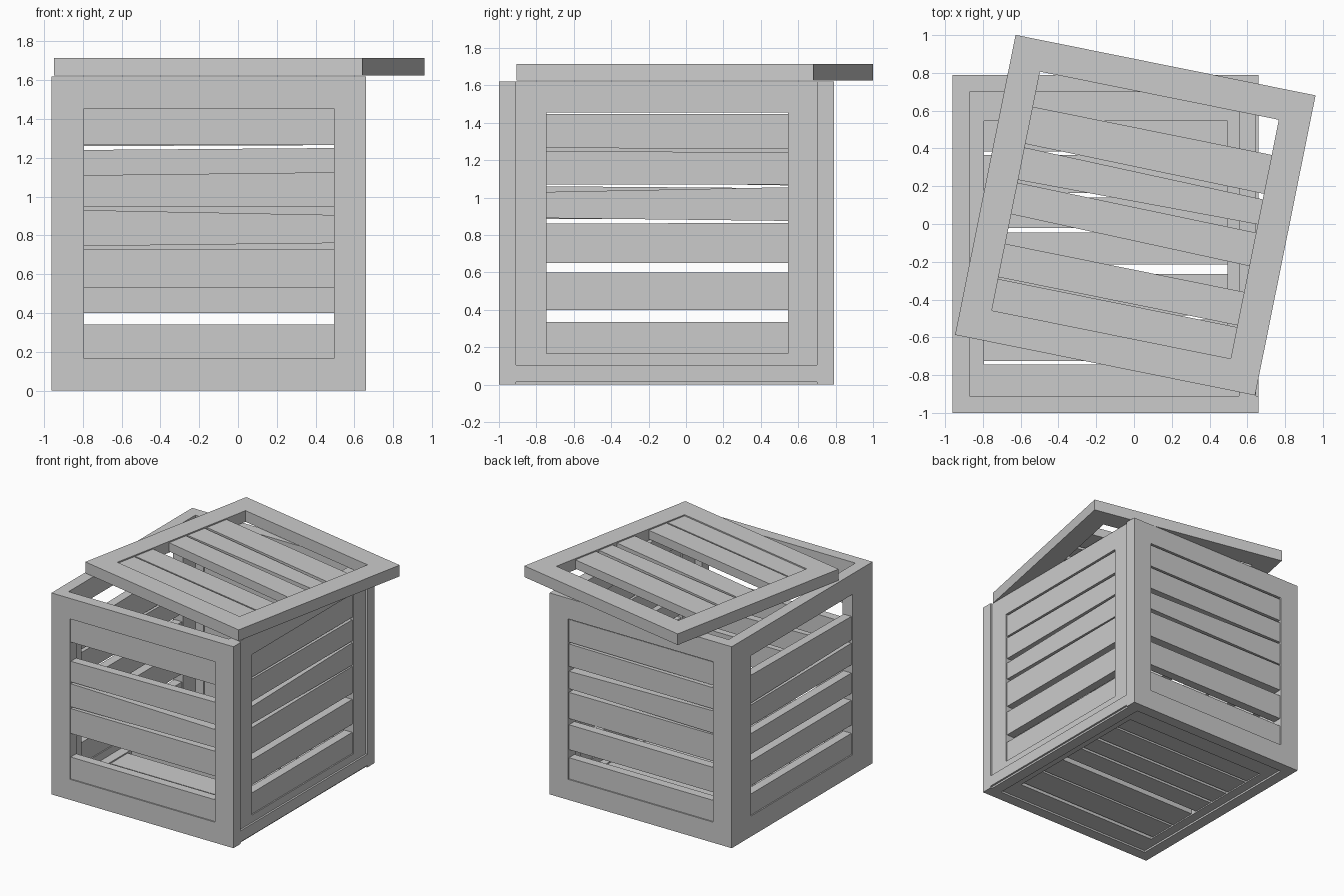
import bpy, bmesh
from math import radians
from mathutils import Matrix, Vector

if "Cube" in bpy.data.objects:
    bpy.data.objects.remove(bpy.data.objects["Cube"])

S = 1.62          # panel side
B = 0.165         # frame border
T = 0.09          # frame thickness
ST = 0.07         # slat thickness


def prism(bm, outline, t):
    """Closed solid from an outline in the local XZ plane, thickness along Y."""
    front = [bm.verts.new((x, -t / 2, z)) for x, z in outline]
    back = [bm.verts.new((x, t / 2, z)) for x, z in outline]
    n = len(outline)
    bm.faces.new(front)
    bm.faces.new(back[::-1])
    for i in range(n):
        j = (i + 1) % n
        bm.faces.new((front[j], front[i], back[i], back[j]))


def finish(bm, name, mat):
    bmesh.ops.recalc_face_normals(bm, faces=bm.faces)
    me = bpy.data.meshes.new(name)
    bm.to_mesh(me)
    bm.free()
    ob = bpy.data.objects.new(name, me)
    ob.matrix_world = mat
    bpy.context.collection.objects.link(ob)


def panel(name, mat, slats):
    # square frame with a square opening
    bm = bmesh.new()
    o, i = S / 2, S / 2 - B
    sq = [(-1, -1), (1, -1), (1, 1), (-1, 1)]
    ring = [[bm.verts.new((x * r, y, z * r)) for x, z in sq]
            for r, y in ((o, -T / 2), (i, -T / 2), (i, T / 2), (o, T / 2))]
    for k in range(4):
        a, b = ring[k], ring[(k + 1) % 4]
        for c in range(4):
            d = (c + 1) % 4
            bm.faces.new((a[c], a[d], b[d], b[c]))
    finish(bm, name + "_frame", mat)
    # slats: (low, high), or (low_left, low_right, high_left, high_right)
    bm = bmesh.new()
    for s in slats:
        ll, lr, hl, hr = s if len(s) == 4 else (s[0], s[0], s[1], s[1])
        prism(bm, [(-i, ll - o), (i, lr - o), (i, hr - o), (-i, hl - o)], ST)
    finish(bm, name + "_slats", mat)


def upright(x, y, turn):
    return Matrix.Translation((x, y, S / 2)) @ Matrix.Rotation(radians(turn), 4, 'Z')


def flat(x, y, z, turn):
    return (Matrix.Translation((x, y, z)) @ Matrix.Rotation(radians(turn), 4, 'Z')
            @ Matrix.Rotation(radians(-90), 4, 'X'))


# front wall
panel("front_wall", upright(-0.15, -0.955, 0), [
    (0.165, 0.34), (0.53, 0.73), (0.745, 0.76, 0.93, 0.905),
    (0.945, 0.945, 1.11, 1.125), (1.265, 1.455)])

# right and back walls share one slat layout
layout = [(0.165, 0.335), (0.40, 0.60), (0.65, 0.65, 0.86, 0.865),
          (0.89, 0.875, 1.03, 1.055), (1.07, 1.07, 1.25, 1.24),
          (1.265, 1.26, 1.447, 1.447)]
panel("right_wall", upright(0.60, -0.10, 90), layout)
panel("back_wall", upright(-0.15, 0.745, 180), layout)

# left wall, with a wide gap at the top
panel("left_wall", upright(-0.915, -0.10, -90), [
    (0.165, 0.335), (0.40, 0.60), (0.655, 0.82),
    (0.885, 0.885, 1.05, 1.06), (1.065, 1.085, 1.29, 1.275)])

# floor, recessed slightly above the ground
panel("floor", flat(-0.15, -0.10, 0.06, 0), [
    (0.185, 0.405), (0.425, 0.645), (0.695, 0.865),
    (0.89, 1.05), (1.075, 1.275), (1.295, 1.455)])

# loose lid, twisted on top
panel("lid", flat(0.007, 0.047, 1.67, -11.4), [
    (0.165, 0.335), (0.345, 0.525), (0.685, 0.665, 0.855, 0.845),
    (0.87, 0.89, 1.045, 1.025), (1.065, 1.055, 1.265, 1.265)])
